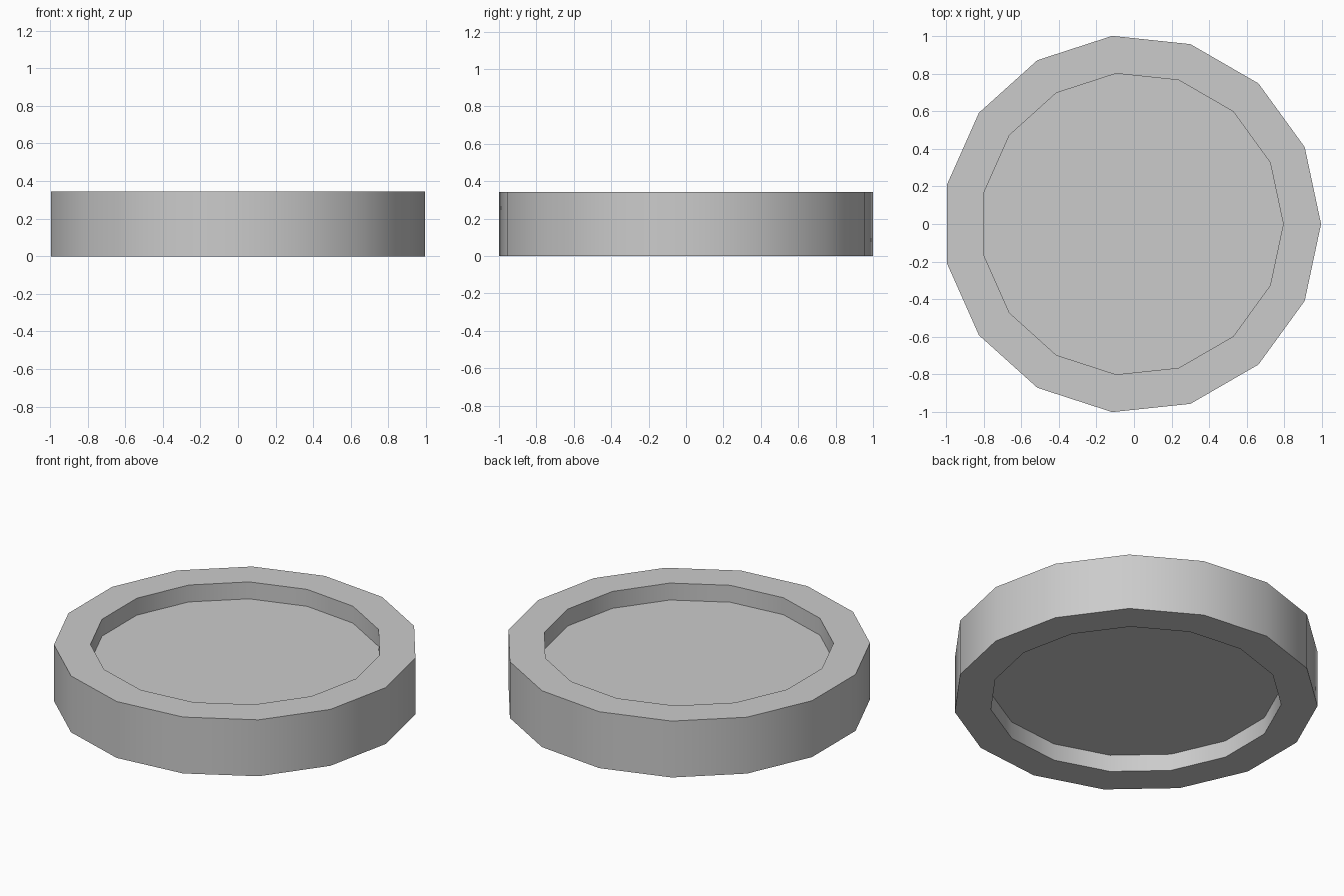
import bpy, bmesh
from math import cos, sin, tau, radians

if "Cube" in bpy.data.objects:
    bpy.data.objects.remove(bpy.data.objects["Cube"])

SIDES = 15
R_OUT, R_IN = 1.0056, 0.8045
HEIGHT, RECESS = 0.343, 0.103
OFFSET_X = -0.011  # centres the odd-sided outline

# Profile rings from the upper floor, over the rim, to the lower floor
profile = [(R_IN, HEIGHT - RECESS), (R_IN, HEIGHT), (R_OUT, HEIGHT),
           (R_OUT, 0), (R_IN, 0), (R_IN, RECESS)]

bm = bmesh.new()
rings = [[bm.verts.new((OFFSET_X + r * cos(tau * i / SIDES), r * sin(tau * i / SIDES), z))
          for i in range(SIDES)] for r, z in profile]

# Walls and rims
for a, b in zip(rings, rings[1:]):
    for i in range(SIDES):
        j = (i + 1) % SIDES
        bm.faces.new((a[i], a[j], b[j], b[i]))

# Recessed floors, top and bottom
bm.faces.new(rings[0])
bm.faces.new(rings[-1])
bmesh.ops.recalc_face_normals(bm, faces=bm.faces)

mesh = bpy.data.meshes.new("recessed_disc")
bm.to_mesh(mesh)
bm.free()
disc = bpy.data.objects.new("recessed_disc", mesh)
bpy.context.collection.objects.link(disc)

# Smooth around the walls, sharp at the rim
bpy.context.view_layer.objects.active = disc
disc.select_set(True)
bpy.ops.object.shade_smooth_by_angle(angle=radians(30))
